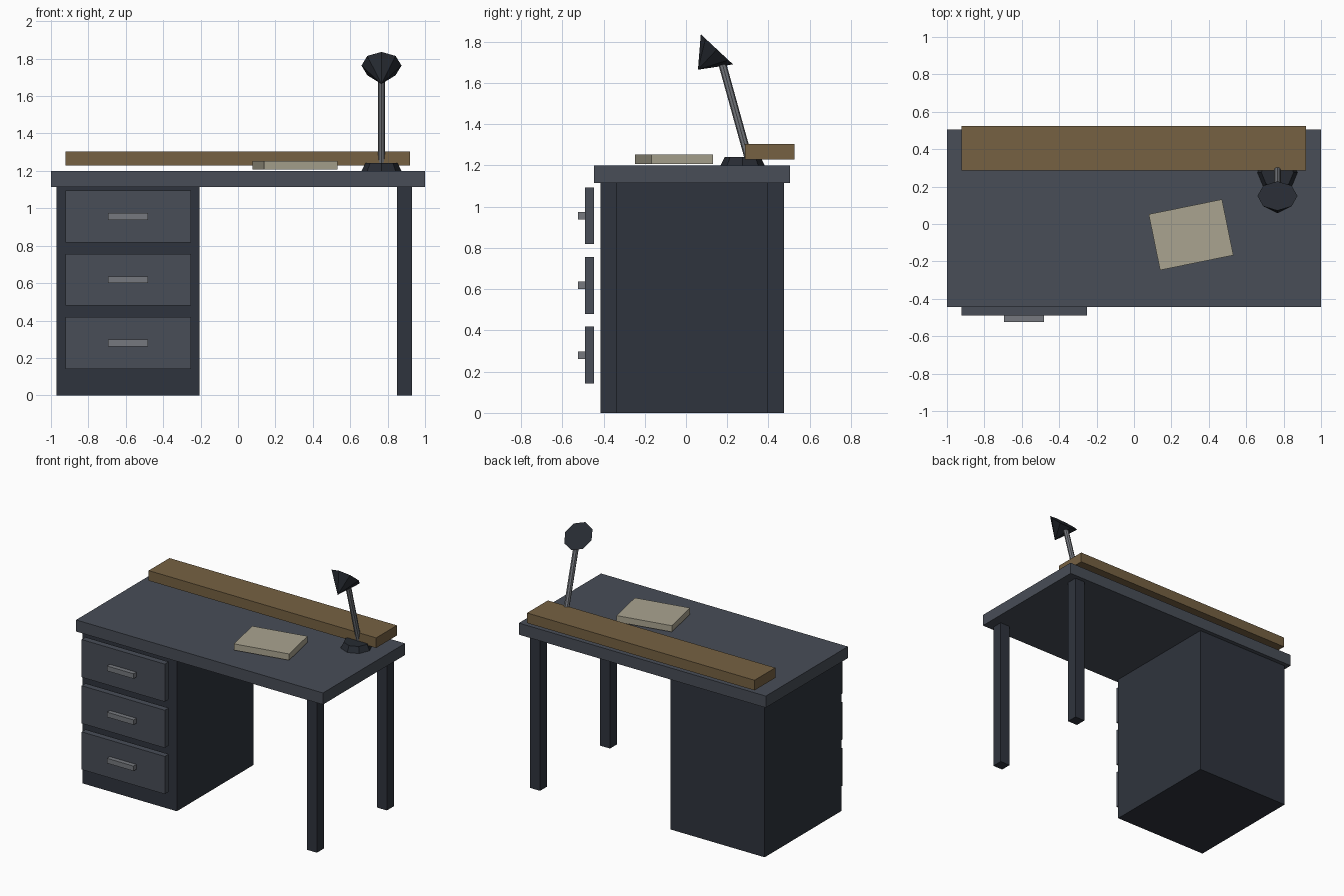
import bpy
from math import radians, sin, cos

if "Cube" in bpy.data.objects:
    bpy.data.objects.remove(bpy.data.objects["Cube"])


def material(name, rgb):
    m = bpy.data.materials.new(name)
    m.diffuse_color = (*rgb, 1)
    m.use_nodes = True
    m.node_tree.nodes["Principled BSDF"].inputs["Base Color"].default_value = m.diffuse_color
    return m


SLATE = material("slate", (0.065, 0.075, 0.095))
DARK = material("dark_slate", (0.028, 0.034, 0.047))
STEEL = material("steel", (0.18, 0.19, 0.21))
WOOD = material("wood", (0.18, 0.12, 0.055))
PAPER = material("paper", (0.40, 0.37, 0.28))
BLACK = material("lamp_black", (0.02, 0.024, 0.032))


def finish(name, mat):
    ob = bpy.context.object
    ob.name = name
    ob.data.materials.append(mat)
    return ob


def box(name, x, y, z, mat, turn=0):
    """Box from (min, max) ranges, optionally turned about z."""
    loc = [(a + b) / 2 for a, b in (x, y, z)]
    bpy.ops.mesh.primitive_cube_add(size=1, location=loc, rotation=(0, 0, turn))
    bpy.context.object.scale = [b - a for a, b in (x, y, z)]
    return finish(name, mat)


def cone(name, r1, r2, depth, loc, mat, tilt=0):
    """Eight-sided cone with corners on the axes, tilted about x."""
    bpy.ops.mesh.primitive_cone_add(vertices=8, radius1=r1, radius2=r2, depth=depth,
                                    location=loc, rotation=(tilt, 0, 0))
    return finish(name, mat)


# Desk top and drawer pedestal
box("desk_top", (-1, 1), (-0.445, 0.505), (1.115, 1.2), SLATE)
box("pedestal", (-0.97, -0.205), (-0.415, 0.475), (0, 1.115), DARK)

# Drawer fronts with bar handles
for i in range(3):
    z = 0.28 + i * 0.338
    box(f"drawer_front_{i + 1}", (-0.923, -0.25), (-0.49, -0.445), (z - 0.138, z + 0.138), SLATE)
    box(f"drawer_handle_{i + 1}", (-0.695, -0.48), (-0.523, -0.49), (z - 0.018, z + 0.018), STEEL)

# Legs on the open side
for name, y in (("front_leg", -0.375), ("back_leg", 0.435)):
    box(name, (0.85, 0.93), (y - 0.04, y + 0.04), (0, 1.115), DARK)

# Raised back shelf and stack of paper
box("back_shelf", (-0.923, 0.92), (0.285, 0.525), (1.229, 1.303), WOOD)
box("paper_stack", (0.105, 0.505), (-0.21, 0.095), (1.208, 1.254), PAPER, radians(11.5))

# Desk lamp: base, leaning pole, shade opening to the back
LX = 0.767
cone("lamp_base", 0.107, 0.086, 0.042, (LX, 0.275, 1.221), BLACK)
cone("lamp_pole", 0.019, 0.019, 0.49, (LX, 0.242, 1.455), STEEL, radians(15.5))
t = radians(43)
cone("lamp_shade", 0.107, 0, 0.135,
     (LX, 0.15 - 0.0675 * sin(t), 1.763 - 0.0675 * cos(t)), BLACK, radians(180) - t)
